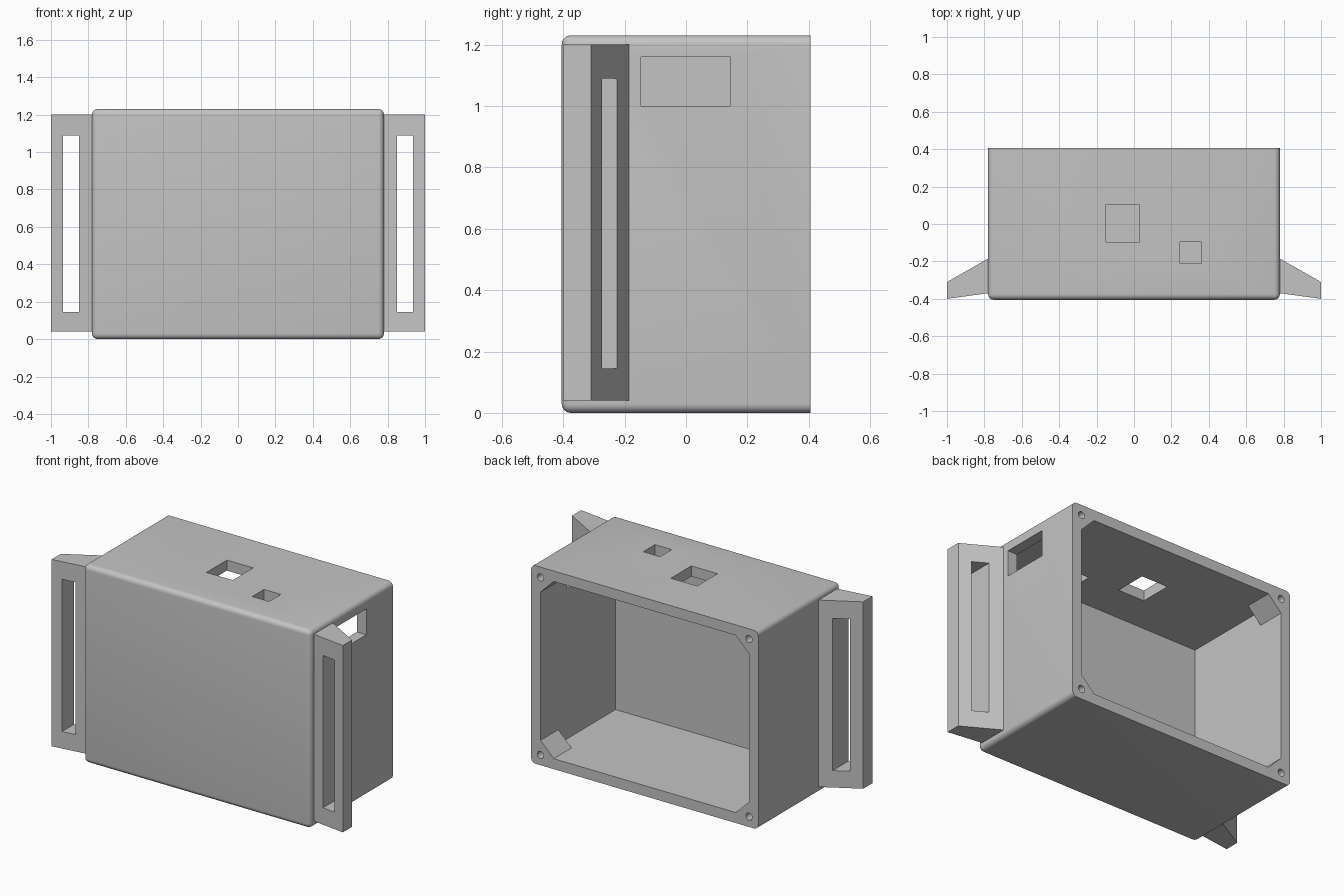
import bpy, bmesh, math
from mathutils import Matrix, Vector

default = bpy.data.objects.get("Cube")
if default:
    bpy.data.objects.remove(default, do_unlink=True)

W, D, H = 0.78, 0.405, 1.23      # half width, half depth, height
WALL, FRONT, ROUND = 0.065, 0.075, 0.03

grey = bpy.data.materials.new("plain grey")
grey.use_nodes = True
grey.diffuse_color = (0.55, 0.55, 0.55, 1)
grey.node_tree.nodes["Principled BSDF"].inputs["Base Color"].default_value = grey.diffuse_color


def make(name, bm):
    bmesh.ops.recalc_face_normals(bm, faces=bm.faces)
    mesh = bpy.data.meshes.new(name)
    bm.to_mesh(mesh)
    bm.free()
    mesh.materials.append(grey)
    obj = bpy.data.objects.new(name, mesh)
    bpy.context.collection.objects.link(obj)
    return obj


def box_mesh(lo, hi):
    lo, hi = Vector(lo), Vector(hi)
    bm = bmesh.new()
    bmesh.ops.create_cube(bm, size=1)
    bmesh.ops.scale(bm, vec=hi - lo, verts=bm.verts)
    bmesh.ops.translate(bm, vec=(lo + hi) / 2, verts=bm.verts)
    return bm


def box(name, lo, hi):
    return make(name, box_mesh(lo, hi))


def rod(name, x, z, y0, y1, radius, sides, turn=0):
    """Prism or cylinder running along y."""
    bm = bmesh.new()
    place = (Matrix.Translation((x, (y0 + y1) / 2, z))
             @ Matrix.Rotation(math.pi / 2, 4, 'X') @ Matrix.Rotation(turn, 4, 'Z'))
    bmesh.ops.create_cone(bm, cap_ends=True, segments=sides, radius1=radius,
                          radius2=radius, depth=y1 - y0, matrix=place)
    return make(name, bm)


def cut(obj, cutters):
    for c in cutters:
        mod = obj.modifiers.new("cut", 'BOOLEAN')
        mod.operation, mod.solver, mod.object = 'DIFFERENCE', 'EXACT', c
    graph = bpy.context.evaluated_depsgraph_get()
    mesh = bpy.data.meshes.new_from_object(obj.evaluated_get(graph))
    obj.modifiers.clear()
    obj.data = mesh
    for c in cutters:
        bpy.data.objects.remove(c, do_unlink=True)


def smooth(obj):
    bpy.ops.object.select_all(action='DESELECT')
    obj.select_set(True)
    bpy.context.view_layer.objects.active = obj
    bpy.ops.object.shade_smooth_by_angle(angle=math.radians(30))


# Case: rounded everywhere except around the open back
bm = box_mesh((-W, -D, 0), (W, D, H))
edges = [e for e in bm.edges if min(v.co.y for v in e.verts) < 0]
bmesh.ops.bevel(bm, geom=edges, offset=ROUND, segments=6, profile=0.5, affect='EDGES')
case = make("case", bm)

# Cavity: the corners near the back are left solid as screw bosses
corners = [(sx, up) for sx in (-1, 1) for up in (0, 1)]
cavity = box("cavity", (-W + WALL, -D + FRONT, WALL), (W - WALL, 0.5, H - WALL))
cut(cavity, [rod("boss_shape", sx * (W - WALL), H - WALL if up else WALL,
                 D - 0.175, 0.6, 0.09, 4)
             for sx, up in corners])

# Screw holes, top openings and side window
screw = 0.064
holes = [rod("screw_hole", sx * (W - screw), H - screw if up else screw,
             D - 0.13, 0.5, 0.022, 24) for sx, up in corners]
openings = [
    box("top_opening", (-0.15, -0.095, 1.1), (0.03, 0.105, 1.3)),
    box("small_opening", (0.245, -0.21, 1.1), (0.36, -0.095, 1.3)),
    box("side_window", (0.65, -0.147, 1.0), (0.85, 0.145, 1.16)),
]
cut(case, [cavity] + holes + openings)
smooth(case)

# Strap handles: tapered wings with a tall slot
profile = [(0.75, -0.185), (0.78, -0.185), (1.0, -0.31),
           (1.0, -0.4), (0.78, -0.37), (0.75, -0.37)]
for side, name in ((1, "left_handle"), (-1, "right_handle")):
    bm = bmesh.new()
    face = bm.faces.new([bm.verts.new((side * x, y, 0.04)) for x, y in profile])
    up = bmesh.ops.extrude_face_region(bm, geom=[face])["geom"]
    bmesh.ops.translate(bm, vec=(0, 0, 1.16),
                        verts=[v for v in up if isinstance(v, bmesh.types.BMVert)])
    handle = make(name, bm)
    x0, x1 = sorted((side * 0.85, side * 0.935))
    cut(handle, [box("slot", (x0, -0.6, 0.145), (x1, 0, 1.09))])
